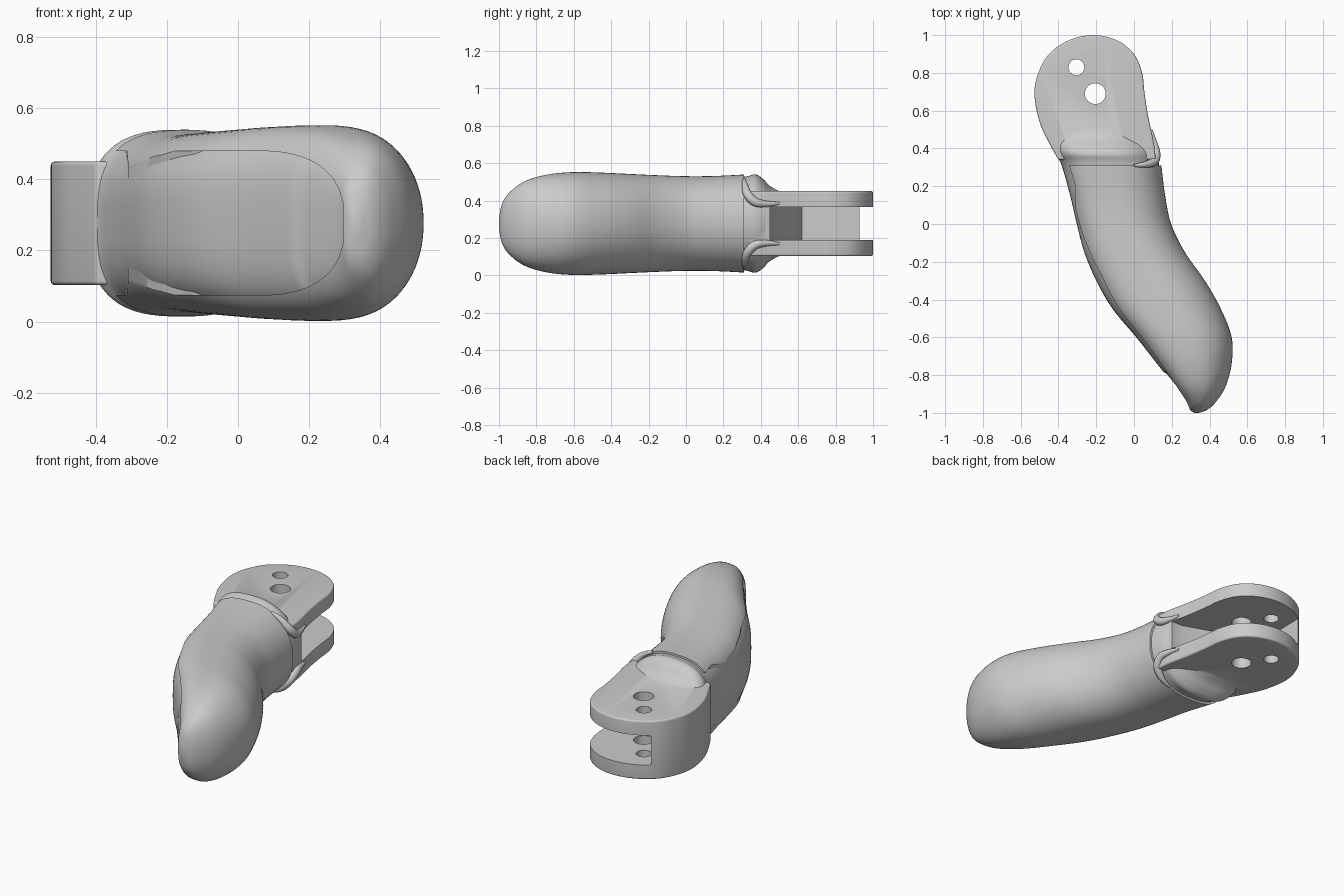
import bpy, bmesh, math
from mathutils import Vector

if "Cube" in bpy.data.objects:
    bpy.data.objects.remove(bpy.data.objects["Cube"])

ZC = 0.277


def spline(keys, steps, closed=False):
    """Catmull-Rom through rows of any width."""
    n, out = len(keys), []
    get = lambda i: keys[i % n] if closed else keys[max(0, min(n - 1, i))]
    for i in range(n if closed else n - 1):
        for s in range(steps):
            t = s / steps
            out.append([0.5 * (2 * b + (c - a) * t + (2*a - 5*b + 4*c - d) * t**2 + (3*b - a - 3*c + d) * t**3)
                        for a, b, c, d in zip(get(i - 1), get(i), get(i + 1), get(i + 2))])
    if not closed:
        out.append(list(keys[-1]))
    return out


def loft(name, rings):
    bm = bmesh.new()
    vs = [[bm.verts.new(p) for p in r] for r in rings]
    m = len(vs[0])
    for a, b in zip(vs, vs[1:]):
        for j in range(m):
            bm.faces.new((a[j], a[(j + 1) % m], b[(j + 1) % m], b[j]))
    bm.faces.new(vs[0])
    bm.faces.new(vs[-1])
    bmesh.ops.recalc_face_normals(bm, faces=bm.faces)
    me = bpy.data.meshes.new(name)
    bm.to_mesh(me)
    bm.free()
    ob = bpy.data.objects.new(name, me)
    bpy.context.collection.objects.link(ob)
    return ob


def prism(name, pts, z0, z1):
    return loft(name, [[(x, y, z) for x, y in pts] for z in (z0, z1)])


def disc(x, y, r):
    return [(x + r * math.cos(k * math.tau / 48), y + r * math.sin(k * math.tau / 48)) for k in range(48)]


def apply(ob):
    bpy.context.view_layer.update()
    me = bpy.data.meshes.new_from_object(ob.evaluated_get(bpy.context.evaluated_depsgraph_get()))
    ob.modifiers.clear()
    ob.data = me


def boolean(ob, other, op):
    m = ob.modifiers.new(op, 'BOOLEAN')
    m.object, m.operation, m.solver = other, op, 'EXACT'
    apply(ob)
    bpy.data.objects.remove(other)


def section(y, xl, xr, h, inset=0.0, m=80):
    """Flatter on the nail side (-x), rounder on the pad side."""
    xl, xr, h = xl + inset, xr - inset, h - inset
    c, w = (xl + xr) / 2, (xr - xl) / 2
    ring = []
    for k in range(m):
        a = math.tau * k / m
        ca, sa = math.cos(a), math.sin(a)
        e = 2 / (2.1 if ca > 0 else 3.0)
        ring.append((c + w * math.copysign(abs(ca)**e, ca), y, ZC + h * math.copysign(abs(sa)**e, sa)))
    return ring


# finger stations: y, left x, right x, half height
finger = [(-1.0, .32, .345, .03), (-.982, .295, .39, .11), (-.94, .27, .435, .17), (-.86, .205, .485, .227),
          (-.74, .11, .517, .262), (-.6, 0, .517, .275), (-.45, -.125, .46, .272), (-.3, -.212, .375, .265),
          (-.15, -.275, .27, .258), (0, -.315, .197, .253), (.15, -.35, .165, .254), (.31, -.395, .145, .262)]
knuckle = [(.37, -.425, .137, .275), (.41, -.44, .125, .252), (.45, -.455, .105, .212),
           (.51, -.475, .075, .18), (.57, -.48, .05, .15)]

# soft outer sleeve with the nail window cut out of its back
pad = loft("finger_pad", [section(*k) for k in spline(finger, 6)])
left = sorted((k[1], k[0]) for k in finger)


def back_y(x):
    for (xa, ya), (xb, yb) in zip(left, left[1:]):
        if x <= xb:
            return ya + (yb - ya) * (x - xa) / (xb - xa)
    return left[-1][1]


window = []
for i in range(61):
    x = -.46 + .755 * i / 60
    y = .5 if x < -.31 else back_y(x) + .1
    w = .203 * (1 - max(0, (x - .05) / .25)**2.5)**.4
    window.append([(x, -1.3, ZC - w), (x, y, ZC - w), (x, y, ZC + w), (x, -1.3, ZC + w)])
boolean(pad, loft("nail_window", window), 'DIFFERENCE')

# inner core that shows as the nail and flares into the knuckle
core = loft("core_and_hinge", [section(k[0] + .012 * (k[0] < -.8), *k[1:], inset=.012)
                               for k in spline(finger + knuckle, 6)])

# hinge block with rounded rim
outline = [(-.40, .34), (-.45, .43), (-.5, .54), (-.527, .68), (-.51, .79), (-.45, .9), (-.34, .975), (-.21, 1.0),
           (-.09, .972), (0, .9), (.043, .8), (.055, .7), (.075, .57), (.105, .43), (.115, .34)]
hinge = prism("hinge", [tuple(p) for p in spline(outline, 5)], .103, .45)
bev = hinge.modifiers.new("rim", 'BEVEL')
bev.width, bev.segments, bev.limit_method, bev.angle_limit = .045, 5, 'ANGLE', math.radians(50)
apply(hinge)
boolean(core, hinge, 'UNION')

# slot between the two plates, closed on the -x side, and pin holes
boolean(core, prism("slot", [(-.425, 1.2), (-.42, .92), (-.425, .62), (-.2, .53), (.03, .45), (.5, .45), (.5, 1.2)],
                    .19, .365), 'DIFFERENCE')
for x, y, r in ((-.205, .69, .055), (-.305, .83, .042)):
    boolean(core, prism("pin_hole", disc(x, y, r), -.1, .7), 'DIFFERENCE')

# raised lips where the plates meet the finger on the +x side
lips = []
for s in (1, -1):
    path = [Vector(p) for p in spline([(0, .31, s * .236), (.06, .315, s * .205), (.105, .33, s * .155),
                                       (.117, .37, s * .115), (.107, .43, s * .105), (.09, .5, s * .108)], 6)]
    rings = []
    for i, p in enumerate(path):
        d = (path[min(i + 1, len(path) - 1)] - path[max(i - 1, 0)]).normalized()
        u = d.cross(Vector((1, 0, 0))).normalized()
        v = d.cross(u)
        r = .006 + .018 * math.sin(math.pi * i / (len(path) - 1))
        rings.append([p + Vector((0, 0, ZC)) + r * (u * math.cos(a) + v * math.sin(a))
                      for a in (math.tau * k / 14 for k in range(14))])
    lips.append(loft("plate_lip", rings))

for ob in [pad, core] + lips:
    bpy.ops.object.select_all(action='DESELECT')
    ob.select_set(True)
    bpy.context.view_layer.objects.active = ob
    bpy.ops.object.shade_smooth_by_angle(angle=math.radians(35))
